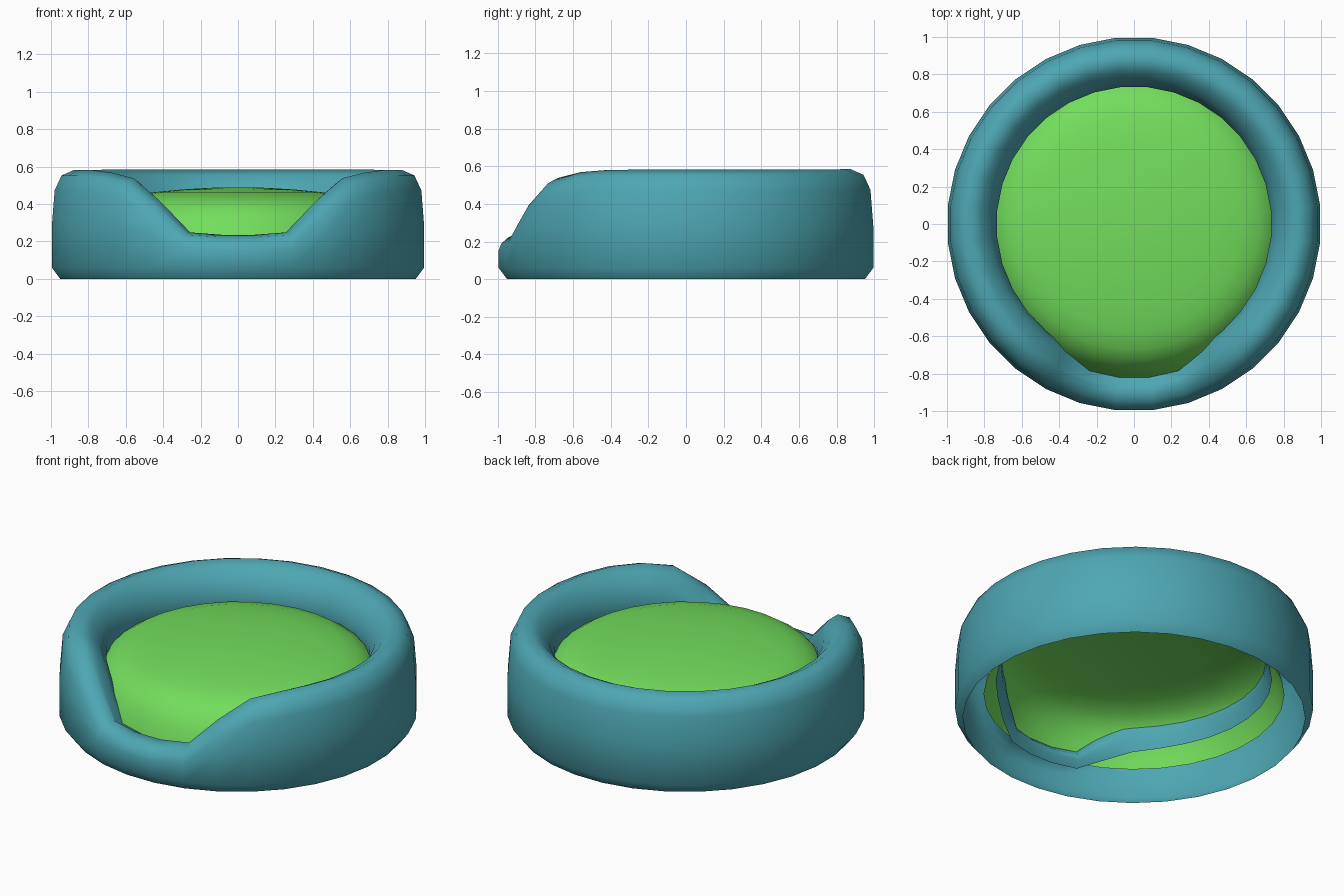
import bpy, bmesh, math

if "Cube" in bpy.data.objects:
    bpy.data.objects.remove(bpy.data.objects["Cube"])

def material(name, rgb):
    m = bpy.data.materials.new(name)
    m.diffuse_color = (*rgb, 1)
    m.use_nodes = True
    m.node_tree.nodes["Principled BSDF"].inputs["Base Color"].default_value = m.diffuse_color
    return m

def lerp_table(table, t):
    for (a, va), (b, vb) in zip(table, table[1:]):
        if t <= b:
            return va + (vb - va) * max(0, t - a) / (b - a)
    return table[-1][1]

def ring_surface(name, mat, segs, rows, point, cap=False):
    """Sweep a profile of `rows` points round z; point(row, angle) -> (r, z)."""
    bm = bmesh.new()
    rings = []
    for i in range(rows):
        ring = []
        for s in range(segs):
            a = 2 * math.pi * (s + 0.5) / segs      # angle measured from the front
            r, z = point(i, a)
            ring.append(bm.verts.new((r * math.sin(a), -r * math.cos(a), z)))
        rings.append(ring)
    for lo, hi in zip(rings, rings[1:]):
        for s in range(segs):
            t = (s + 1) % segs
            bm.faces.new((lo[s], lo[t], hi[t], hi[s]))
    if cap:
        bm.faces.new(rings[-1])
    me = bpy.data.meshes.new(name)
    bm.to_mesh(me)
    bm.free()
    me.materials.append(mat)
    for p in me.polygons:
        p.use_smooth = True
    ob = bpy.data.objects.new(name, me)
    bpy.context.collection.objects.link(ob)
    return ob

teal = material("teal fabric", (0.075, 0.385, 0.45))
green = material("green cushion", (0.17, 0.73, 0.107))

# Padded wall: rim height by angle from the front gives the entrance dip
RIM = [(0, .235), (16, .237), (20, .29), (28.5, .42), (40, .545), (51, .57), (63, .582), (180, .585)]
# (radius, drop below the rim crest), outside to inside
PROFILE = [(1.0, .30), (.985, .11), (.948, .03), (.88, 0), (.82, .03),
           (.768, .09), (.735, .17), (.738, .25), (.77, .34)]

def wall(i, a):
    deg = abs(math.degrees(a))
    deg = min(deg, 360 - deg)
    h = lerp_table(RIM, deg)
    k = h / .585
    if i == 0:
        return .955, 0
    if i == 1:
        return 1.0, .06
    r, drop = PROFILE[i - 2]
    if r < .88:
        r += .08 * (1 - k)           # thinner padding at the entrance
    return r, h - drop * (.45 * k + .55 * k * k if i == 2 else k)

ring_surface("padded_wall", teal, 32, len(PROFILE) + 2, wall)

# Domed cushion, open underneath like the wall
RADII = [.84, .825, .80, .77, .73, .67, .58, .45, .30, .15, .05]

def dome(i, a):
    r = RADII[i]
    return r, .49 - .13 * r * r - .2 * (r / .825) ** 12

ring_surface("cushion", green, 32, len(RADII), dome, cap=True)
